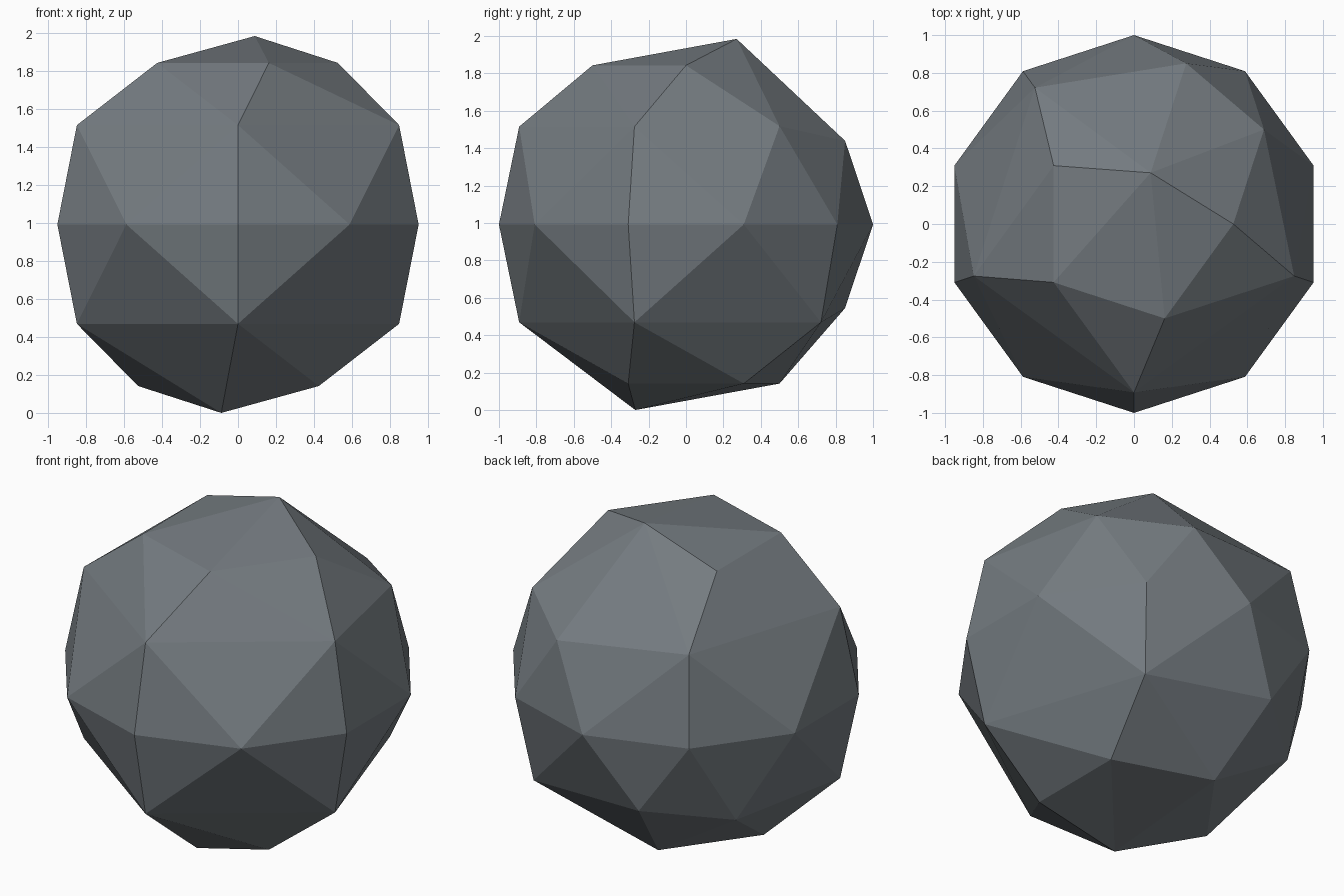
import bpy, bmesh, math
from mathutils import Vector

if "Cube" in bpy.data.objects:
    bpy.data.objects.remove(bpy.data.objects["Cube"])

# Stone body: a low-poly icosphere
bm = bmesh.new()
bmesh.ops.create_icosphere(bm, subdivisions=2, radius=1.0)


def merge_pair(target):
    """Merge the two vertices nearest the target and move the result onto it."""
    a, b = sorted(bm.verts, key=lambda v: (v.co - target).length)[:2]
    bmesh.ops.pointmerge(bm, verts=[a, b], merge_co=target)


def ring_point(angle, radius, z):
    a = math.radians(angle)
    return Vector((radius * math.cos(a), radius * math.sin(a), z))


# Simplified corners: the top and bottom tips, then four on each side ring
merge_pair(ring_point(72, 0.285, 0.992))
merge_pair(ring_point(-108, 0.285, -0.992))
for z, angles in ((0.523, (-90, -18, -162, 126)), (-0.523, (-90, -18, -162, 54))):
    for angle in angles:
        merge_pair(ring_point(angle, 0.892, z))

# Stand it on the ground
bmesh.ops.translate(bm, verts=bm.verts, vec=(0, 0, 0.992))
bmesh.ops.recalc_face_normals(bm, faces=bm.faces)

mesh = bpy.data.meshes.new("stone")
bm.to_mesh(mesh)
bm.free()

# Slate grey colour
mat = bpy.data.materials.new("slate grey")
mat.diffuse_color = (0.175, 0.198, 0.216, 1)
mat.use_nodes = True
mat.node_tree.nodes["Principled BSDF"].inputs["Base Color"].default_value = mat.diffuse_color
mesh.materials.append(mat)
bpy.context.collection.objects.link(bpy.data.objects.new("stone", mesh))
